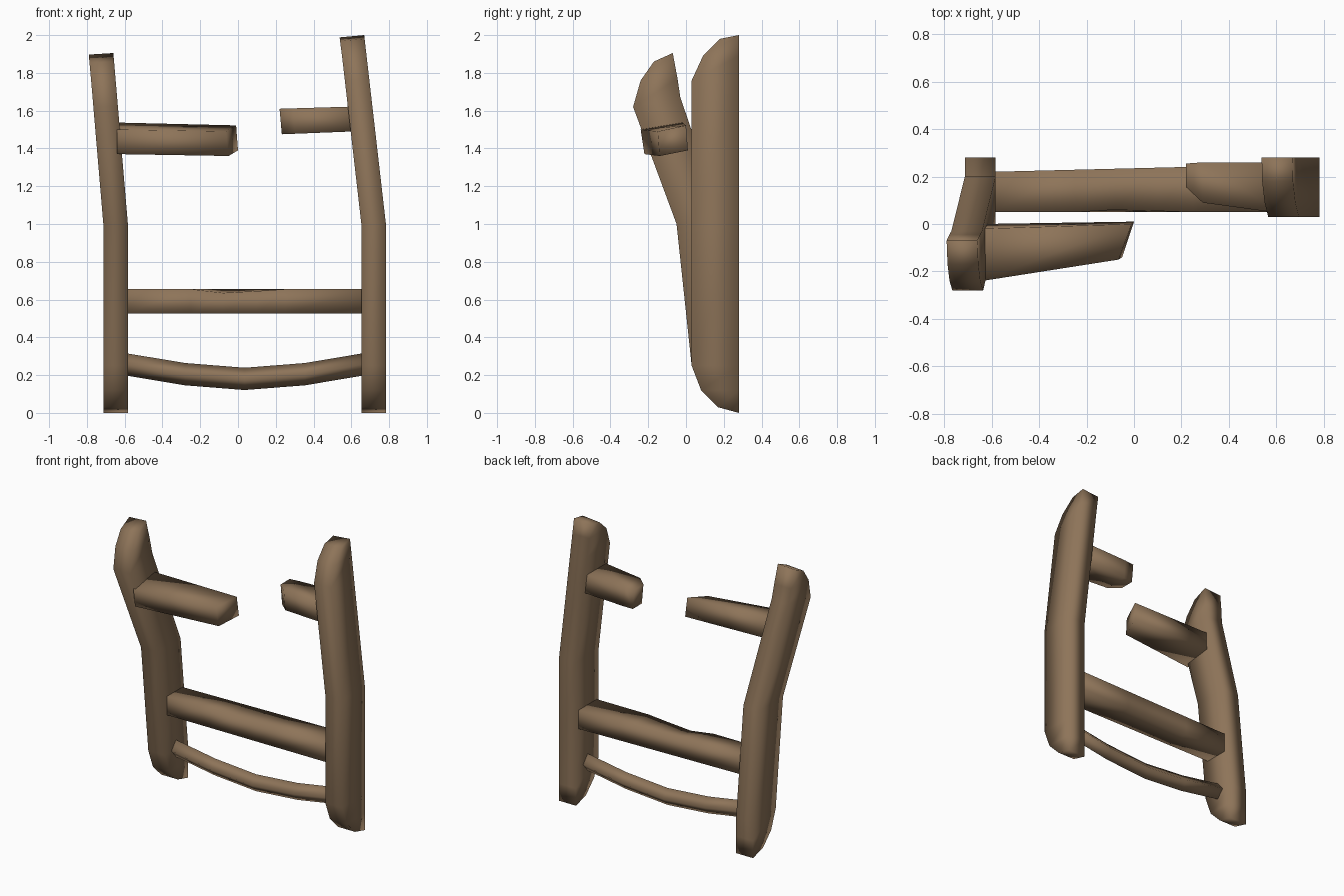
import bpy, bmesh

wood = bpy.data.materials.new("worn brown wood")
wood.diffuse_color = (0.27, 0.175, 0.10, 1.0)


def loft(name, sections):
    """Skin a list of closed cross-sections and cap both ends."""
    bm = bmesh.new()
    rings = [[bm.verts.new(p) for p in s] for s in sections]
    n = len(rings[0])
    for a, b in zip(rings, rings[1:]):
        for i in range(n):
            j = (i + 1) % n
            bm.faces.new((a[i], a[j], b[j], b[i]))
    bm.faces.new(rings[0][::-1])
    bm.faces.new(rings[-1])
    bmesh.ops.recalc_face_normals(bm, faces=bm.faces[:])
    for f in bm.faces:
        f.smooth = True
    me = bpy.data.meshes.new(name)
    bm.to_mesh(me)
    bm.free()
    me.materials.append(wood)
    ob = bpy.data.objects.new(name, me)
    bpy.context.collection.objects.link(ob)
    return ob


def post(name, x0, lean, rows, tilt):
    """Side post: rows of (front y, front z, back y, back z); x bends above z = 1."""
    secs = []
    for k, (fy, fz, by, bz) in enumerate(rows):
        t = tilt if k == len(rows) - 1 else 0.0
        sx = lambda z: x0 + lean * max(0.0, z - 1.0)
        secs.append([(sx(fz), fy, fz - t), (sx(fz) + 0.13, fy, fz),
                     (sx(bz) + 0.13, by, bz), (sx(bz), by, bz - t)])
    return loft(name, secs)


# Side posts with rounded front ends
foot = [(0.17, 0.03, 0.28, 0.0), (0.08, 0.12, 0.28, 0.12), (0.03, 0.25, 0.28, 0.25)]
post("right_post", 0.653, -0.115,
     foot + [(0.03, 1.0, 0.28, 1.0), (0.03, 1.76, 0.28, 1.76),
             (0.09, 1.89, 0.28, 1.89), (0.18, 1.98, 0.28, 2.0)], 0.012)
post("left_post", -0.713, -0.085,
     foot + [(-0.05, 1.0, 0.20, 1.0), (-0.28, 1.62, -0.03, 1.67),
             (-0.24, 1.76, -0.045, 1.77), (-0.17, 1.86, -0.07, 1.905)], 0.008)

# Broken top rail, left half with a slanted break
loft("left_top_rail", [
    [(-0.64, -0.22, 1.37), (-0.64, -0.24, 1.50), (-0.64, -0.02, 1.537), (-0.64, 0.0, 1.40)],
    [(-0.05, -0.14, 1.36), (-0.065, -0.15, 1.49), (-0.01, 0.0, 1.522), (0.0, 0.01, 1.39)]])

# Broken top rail, right stub with a cut front corner
plan = [(0.62, 0.045, 0.26), (0.29, 0.09, 0.26), (0.22, 0.155, 0.255)]
loft("right_top_rail", [
    [(x + 0.012, f, 1.475 + 0.04 * (x - 0.22)), (x, f, 1.61 + 0.03 * (x - 0.22)),
     (x, b, 1.61 + 0.03 * (x - 0.22)), (x + 0.012, b, 1.475 + 0.04 * (x - 0.22))]
    for x, f, b in plan])

# Middle rail with a worn dent in its front top edge
mid = [(-0.60, 0.05, 0.655), (-0.25, 0.05, 0.655), (-0.08, 0.06, 0.635),
       (0.10, 0.055, 0.645), (0.25, 0.05, 0.655), (0.67, 0.05, 0.655)]
loft("middle_rail", [
    [(x, 0.05, 0.525), (x, f, z), (x, 0.235 + 0.025 * x, 0.655), (x, 0.235 + 0.025 * x, 0.525)]
    for x, f, z in mid])

# Sagging lower stretcher
sag = [(-0.60, 0.258), (-0.28, 0.205), (0.035, 0.18), (0.355, 0.205), (0.67, 0.258)]
loft("lower_stretcher", [
    [(x, 0.10, z), (x, 0.15, z + 0.059), (x, 0.20, z), (x, 0.15, z - 0.059)] for x, z in sag])
